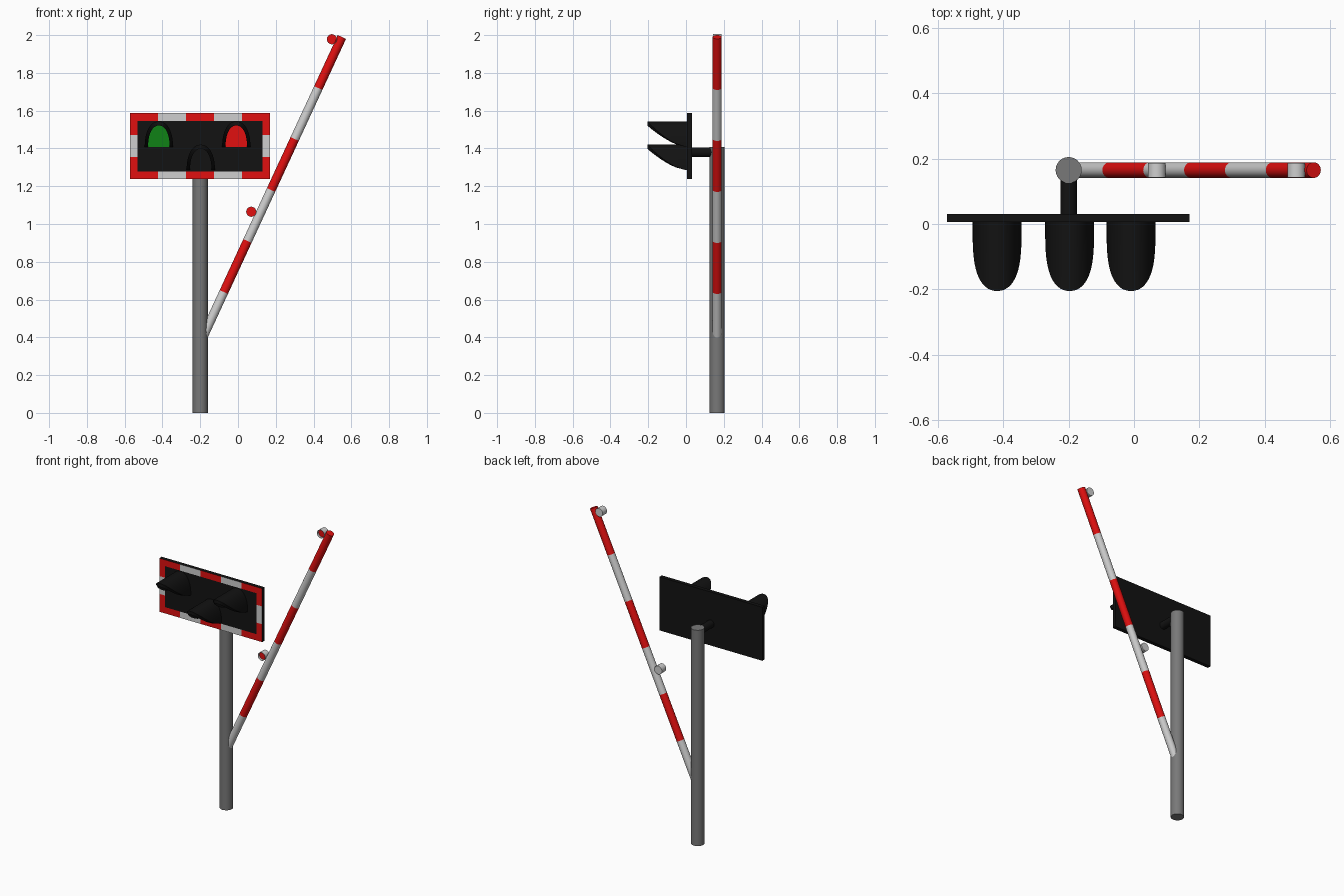
import bpy, bmesh, math
from mathutils import Vector

if "Cube" in bpy.data.objects:
    bpy.data.objects.remove(bpy.data.objects["Cube"])


def mat(name, rgb):
    m = bpy.data.materials.new(name)
    m.diffuse_color = (*rgb, 1)
    m.use_nodes = True
    m.node_tree.nodes["Principled BSDF"].inputs["Base Color"].default_value = m.diffuse_color
    return m


RED = mat("signal red", (0.75, 0.005, 0.005))
WHITE = mat("off white", (0.62, 0.62, 0.62))
GREY = mat("post grey", (0.19, 0.19, 0.19))
BLACK = mat("black", (0.006, 0.006, 0.006))
GREEN = mat("lamp green", (0.005, 0.22, 0.008))


def finish(bm, name, mats, smooth=True):
    bmesh.ops.recalc_face_normals(bm, faces=bm.faces)
    me = bpy.data.meshes.new(name)
    bm.to_mesh(me)
    bm.free()
    for m in mats:
        me.materials.append(m)
    ob = bpy.data.objects.new(name, me)
    bpy.context.collection.objects.link(ob)
    if smooth:
        bpy.ops.object.select_all(action='DESELECT')
        ob.select_set(True)
        bpy.context.view_layer.objects.active = ob
        bpy.ops.object.shade_smooth_by_angle(angle=math.radians(35))
    return ob


def rod(bm, a, b, r, n=24):
    """Capped cylinder from a to b."""
    a, b = Vector(a), Vector(b)
    d = b - a
    M = d.to_track_quat('Z', 'Y').to_matrix().to_4x4()
    M.translation = (a + b) / 2
    bmesh.ops.create_cone(bm, cap_ends=True, segments=n, radius1=r, radius2=r,
                          depth=d.length, matrix=M)


PX, PY = -0.2, 0.165                      # post axis

# post and the short bracket carrying the board
bm = bmesh.new()
rod(bm, (PX, PY, 0), (PX, PY, 1.407), 0.04)
finish(bm, "post", [GREY])
bm = bmesh.new()
rod(bm, (PX, 0.025, 1.38), (PX, PY, 1.38), 0.025)
finish(bm, "board_bracket", [BLACK])

# barrier arm: six equal stripes, red at the tip
A, B = Vector((PX, PY, 0.37)), Vector((0.55, PY, 1.99))
axis = (B - A).normalized()
bm = bmesh.new()
rod(bm, A, B, 0.024)
for i in range(1, 6):
    bmesh.ops.bisect_plane(bm, geom=bm.verts[:] + bm.edges[:] + bm.faces[:],
                           plane_co=A.lerp(B, i / 6), plane_no=axis)
for f in bm.faces:
    t = (f.calc_center_median() - A).dot(axis) / (B - A).length
    f.material_index = min(5, max(0, int(t * 6))) % 2
finish(bm, "barrier_arm", [WHITE, RED])

# small lamps beside the arm, red recessed front
for name, x, z in (("upper_arm_lamp", 0.497, 1.978), ("lower_arm_lamp", 0.07, 1.065)):
    bm = bmesh.new()
    rod(bm, (x, 0.187, z), (x, 0.142, z), 0.027)
    front = min(bm.faces, key=lambda f: f.calc_center_median().y)
    bmesh.ops.inset_individual(bm, faces=[front], thickness=0.002)
    wall = bmesh.ops.extrude_face_region(bm, geom=[front])
    lens = [g for g in wall['geom'] if isinstance(g, bmesh.types.BMFace)][0]
    bmesh.ops.translate(bm, verts=lens.verts[:], vec=(0, 0.015, 0))
    lens.material_index = 1
    if front.is_valid:
        bmesh.ops.delete(bm, geom=[front], context='FACES_ONLY')
    finish(bm, name, [WHITE, RED])

# signal board with striped border cut into the front face
X0, X1, Z0, Z1, W = -0.572, 0.17, 1.238, 1.587, 0.041
YF, YB = 0.006, 0.031
bm = bmesh.new()
bmesh.ops.create_cube(bm, size=1)
for v in bm.verts:
    v.co = (X1 if v.co.x > 0 else X0, YB if v.co.y > 0 else YF, Z1 if v.co.z > 0 else Z0)
dx, dz = (X1 - X0) / 5, (Z1 - Z0) / 3
cuts = [((x, 0, 0), (1, 0, 0)) for x in (X0 + W, X1 - W, *(X0 + dx * i for i in range(1, 5)))]
cuts += [((0, 0, z), (0, 0, 1)) for z in (Z0 + W, Z1 - W, Z0 + dz, Z0 + 2 * dz)]
for co, no in cuts:
    bmesh.ops.bisect_plane(bm, geom=bm.verts[:] + bm.edges[:] + bm.faces[:],
                           plane_co=co, plane_no=no)
for f in bm.faces:
    c = f.calc_center_median()
    if c.y > YF + 1e-4:
        continue
    if c.z < Z0 + W or c.z > Z1 - W:
        f.material_index = 2 if int((c.x - X0) / dx) % 2 else 1
    elif c.x < X0 + W or c.x > X1 - W:
        f.material_index = 2 if int((c.z - Z0) / dz) == 1 else 1
finish(bm, "signal_board", [BLACK, RED, WHITE], smooth=False)


def arch(t, w, h):
    """Point on a rounded arch, t from 0 to pi."""
    c, s = math.cos(t), max(0.0, math.sin(t))
    e = 2 / 2.2
    return math.copysign(abs(c) ** e, c) * w, s ** e * h


N = 28
# signal lights: arched hood cut back towards the bottom, with a flat lens inside
for name, x, z, colour in (("left", -0.419, 1.408, GREEN), ("right", -0.009, 1.408, RED),
                           ("centre", -0.197, 1.285, BLACK)):
    bm = bmesh.new()
    rings = []
    for i in range(N + 1):
        t = math.pi * i / N
        ox, oz = arch(t, 0.075, 0.135)
        ix, iz = arch(t, 0.057, 0.113)
        y = YF - 0.006 - 0.205 * (oz / 0.135) ** 0.65
        y = max(y, -0.205)
        rings.append([bm.verts.new(p) for p in (
            (x + ox, YF, z + oz), (x + ox, y, z + oz),
            (x + ix, y, z + iz), (x + ix, YF, z + iz))])
    for a, b in zip(rings, rings[1:]):
        for k in range(4):
            bm.faces.new((a[k], a[(k + 1) % 4], b[(k + 1) % 4], b[k]))
    bm.faces.new(rings[0])
    bm.faces.new(rings[-1])
    finish(bm, name + "_hood", [BLACK])

    bm = bmesh.new()
    pts = [arch(math.pi * i / N, 0.0572, 0.1132) for i in range(N + 1)]
    face = bm.faces.new([bm.verts.new((x + px, YF, z + pz)) for px, pz in pts])
    ext = bmesh.ops.extrude_face_region(bm, geom=[face])
    bmesh.ops.translate(bm, vec=(0, -0.004, 0),
                        verts=[g for g in ext['geom'] if isinstance(g, bmesh.types.BMVert)])
    finish(bm, name + "_lens", [colour])
